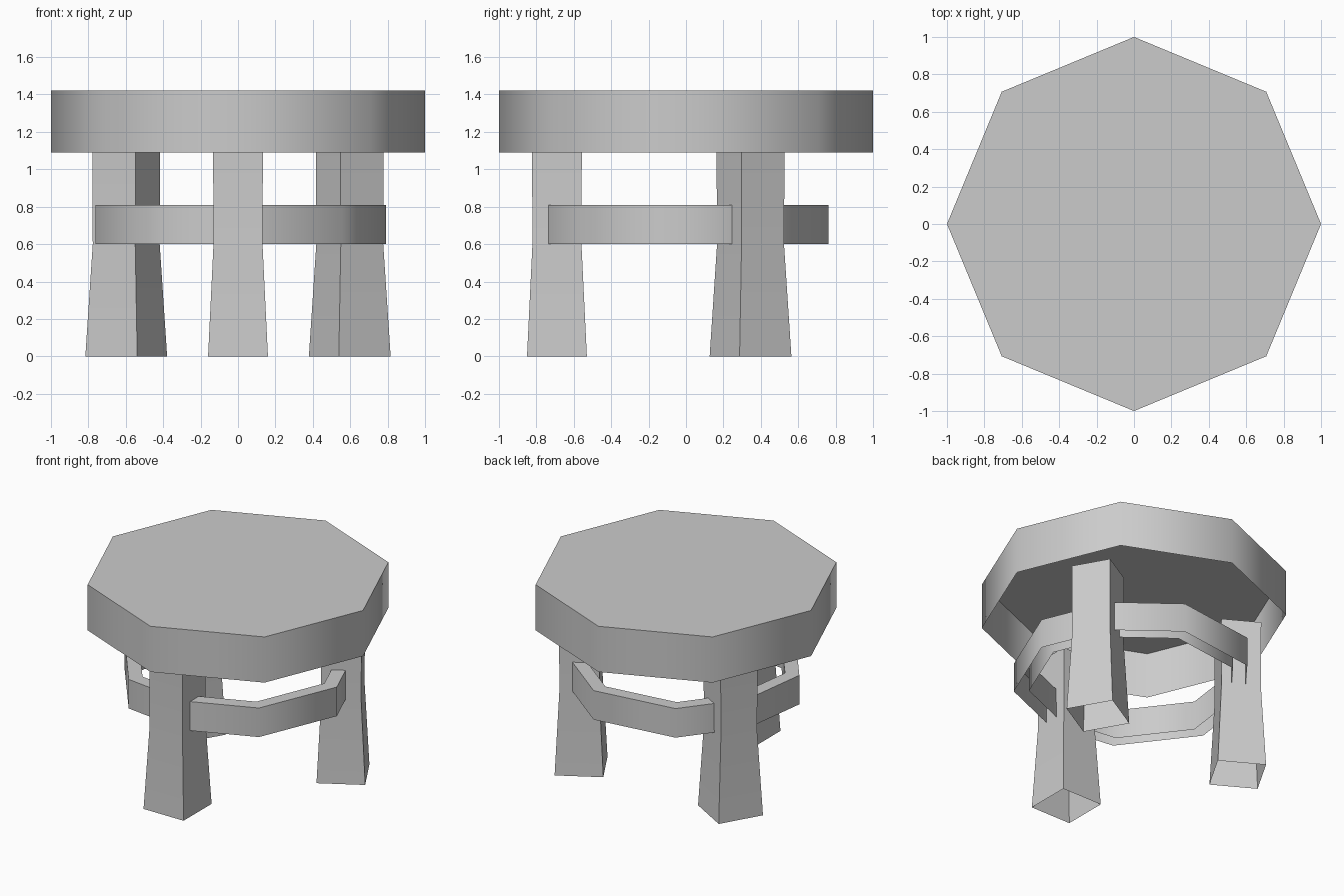
import bpy, bmesh
from math import sin, cos, radians, pi
from mathutils import Matrix, Vector

if "Cube" in bpy.data.objects:
    bpy.data.objects.remove(bpy.data.objects["Cube"])

grey = bpy.data.materials.new("plain grey")
grey.use_nodes = True
COLOUR = (0.6, 0.6, 0.6, 1)
grey.diffuse_color = COLOUR
grey.node_tree.nodes["Principled BSDF"].inputs["Base Color"].default_value = COLOUR


def make_object(name, bm, turn=0):
    """Turn the part about z, and shade it smooth except at sharp edges."""
    bm.transform(Matrix.Rotation(radians(turn), 4, "Z"))
    mesh = bpy.data.meshes.new(name)
    bm.to_mesh(mesh)
    bm.free()
    mesh.materials.append(grey)
    obj = bpy.data.objects.new(name, mesh)
    bpy.context.collection.objects.link(obj)
    bpy.ops.object.select_all(action="DESELECT")
    obj.select_set(True)
    bpy.context.view_layer.objects.active = obj
    bpy.ops.object.shade_smooth_by_angle(angle=radians(50))


def skin(bm, rings, closed):
    """Join successive rings of points with quads."""
    rows = [[bm.verts.new(p) for p in ring] for ring in rings]
    for a, b in zip(rows, rows[1:]):
        n = len(a)
        for i in range(n if closed else n - 1):
            j = (i + 1) % n
            bm.faces.new((a[i], a[j], b[j], b[i]))
    return rows


# Seat: octagonal slab, open underneath
bm = bmesh.new()
rows = skin(bm, [[(cos(k * pi / 4), sin(k * pi / 4), z) for k in range(8)]
                 for z in (1.09, 1.42)], True)
bm.faces.new(rows[-1])
make_object("seat", bm)

# Legs: square tubes flaring towards the floor
LEG_RADIUS = 0.69
for name, turn in (("front_leg", -90), ("left_leg", 30), ("right_leg", 150)):
    bm = bmesh.new()
    skin(bm, [[(LEG_RADIUS + h * sx, h * sy, z)
               for sx, sy in ((-1, -1), (1, -1), (1, 1), (-1, 1))]
              for z, h in ((0, 0.16), (0.6, 0.131), (1.09, 0.133))], True)
    make_object(name, bm, turn)


# Stretchers: bent channels between the legs, open underneath
def bend(radius):
    """Path of an octagon cut off at the faces of two neighbouring legs."""
    corners = [Vector((radius * cos(radians(a)), radius * sin(radians(a))))
               for a in (-90, -45, 0, 45)]
    path = corners[1:3]
    for end, inner, leg, side in ((corners[0], corners[1], -90, 1),
                                  (corners[3], corners[2], 30, -1)):
        tangent = Vector((-sin(radians(leg)), cos(radians(leg)))) * side
        d_end, d_inner = end.dot(tangent), inner.dot(tangent)
        cut = end.lerp(inner, (0.129 - d_end) / (d_inner - d_end))
        path = [cut] + path if side == 1 else path + [cut]
    return path


LOW, HIGH = 0.6, 0.81
for name, turn in (("left_stretcher", 0), ("back_stretcher", 120),
                   ("right_stretcher", 240)):
    bm = bmesh.new()
    skin(bm, [[(o.x, o.y, LOW), (o.x, o.y, HIGH), (i.x, i.y, HIGH), (i.x, i.y, LOW)]
              for o, i in zip(bend(0.79), bend(0.69))], False)
    bmesh.ops.reverse_faces(bm, faces=bm.faces)
    if max(bm.faces, key=lambda f: f.calc_center_median().z).normal.z < 0:
        bmesh.ops.reverse_faces(bm, faces=bm.faces)
    make_object(name, bm, turn)
